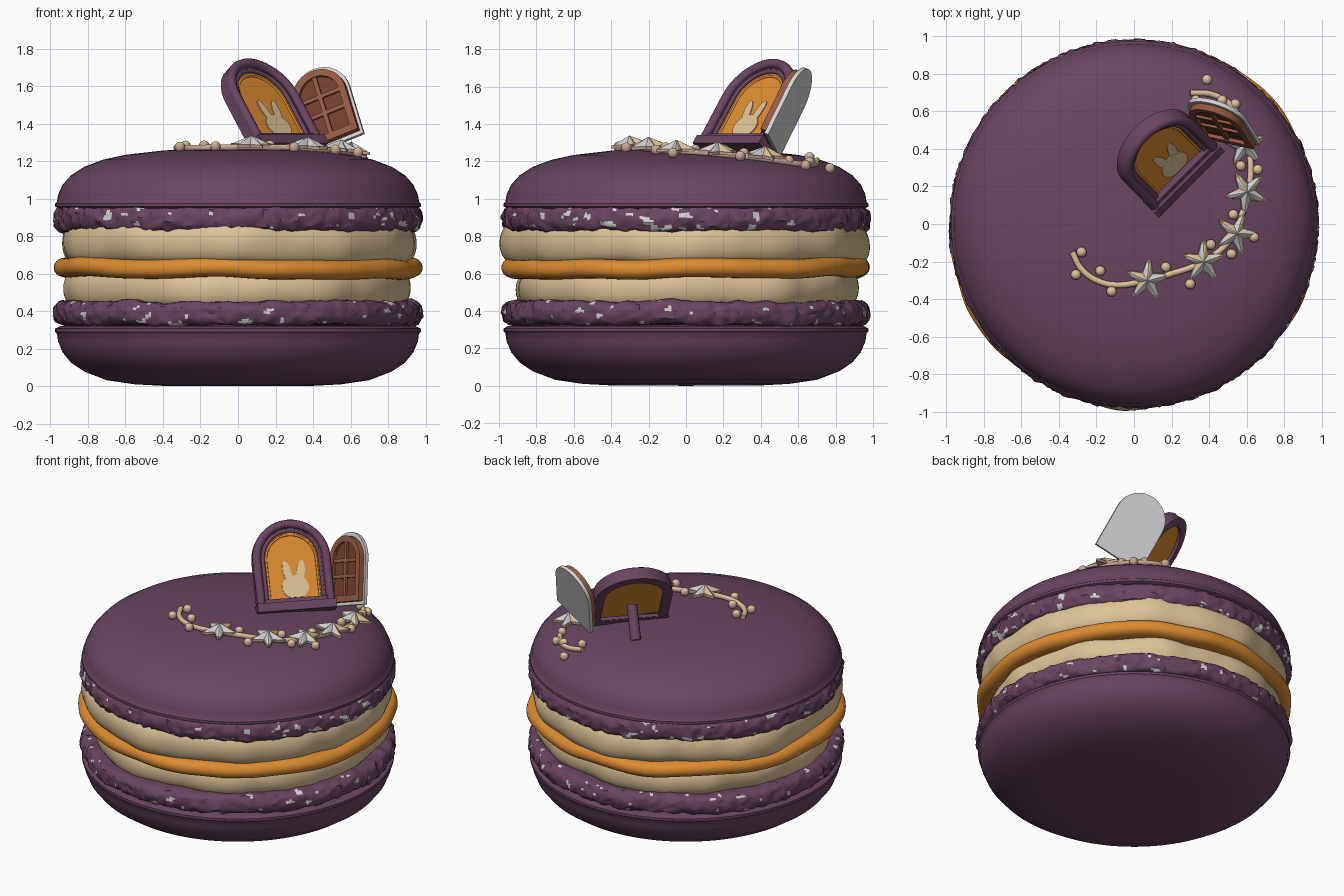
import bpy, bmesh, math
from mathutils import Vector, Matrix, noise

if "Cube" in bpy.data.objects:
    bpy.data.objects.remove(bpy.data.objects["Cube"])


def material(name, r, g, b):
    m = bpy.data.materials.new(name)
    m.diffuse_color = (r, g, b, 1)
    m.use_nodes = True
    m.node_tree.nodes["Principled BSDF"].inputs["Base Color"].default_value = m.diffuse_color
    return m


PLUM = material("plum", .145, .06, .12)
CREAM = material("cream", .72, .54, .31)
CARAMEL = material("caramel", .72, .26, .03)
PALE = material("pale grey", .66, .65, .66)
PINK = material("dusty pink", .55, .37, .30)
BROWN = material("brown wood", .30, .10, .055)
DARK = material("dark wood", .17, .05, .028)


def finish(name, me, mats, angle=40):
    for m in mats:
        me.materials.append(m)
    me.polygons.foreach_set("use_smooth", [True] * len(me.polygons))
    me.set_sharp_from_angle(angle=math.radians(angle))
    ob = bpy.data.objects.new(name, me)
    bpy.context.collection.objects.link(ob)
    return ob


def from_bm(name, bm, mats, angle=40, mw=None):
    if mw:
        bm.transform(mw)
    bmesh.ops.recalc_face_normals(bm, faces=bm.faces)
    me = bpy.data.meshes.new(name)
    bm.to_mesh(me)
    bm.free()
    return finish(name, me, mats, angle)


def revolve(name, profile, mats, seg=96, warp=None, rule=None):
    """Spin an (r, z) profile about the z axis, with an optional warp and colour rule."""
    bm = bmesh.new()
    rings = []
    for i in range(seg):
        a = math.tau * i / seg
        d = Vector((math.cos(a), math.sin(a), 0))
        row = []
        for r, z in profile:
            p = d * r + Vector((0, 0, z))
            row.append(bm.verts.new(warp(p, d) if warp and r > .6 else p))
        rings.append(row)
    for i in range(seg):
        a, b = rings[i], rings[(i + 1) % seg]
        for j in range(len(profile) - 1):
            bm.faces.new((a[j], b[j], b[j + 1], a[j + 1]))
    bmesh.ops.remove_doubles(bm, verts=bm.verts, dist=1e-5)
    if rule:
        for f in bm.faces:
            f.material_index = rule(f.calc_center_median())
    return from_bm(name, bm, mats)


def puff(r, z0, z1, bulge, n=14):
    """Profile of a disc with a rounded rim."""
    zc, h = (z0 + z1) / 2, (z1 - z0) / 2
    pts = [(r - bulge + bulge * max(0, math.cos(t)) ** .7, zc + h * math.sin(t))
           for t in [math.pi * (k / n - .5) for k in range(n + 1)]]
    return [(0, z0)] + pts + [(0, z1)]


# Biscuit shells
TOP = [(0, 1.27), (.2, 1.268), (.4, 1.257), (.6, 1.234), (.72, 1.208), (.82, 1.17),
       (.89, 1.125), (.935, 1.075), (.96, 1.02), (.965, .985), (.975, .975), (.975, .958), (.95, .945), (0, .94)]
BOTTOM = [(0, 0), (.4, .002), (.55, .01), (.7, .032), (.82, .078), (.89, .125), (.935, .18),
          (.96, .24), (.965, .28), (.975, .29), (.975, .307), (.95, .32), (0, .325)]
revolve("top_shell", TOP, [PLUM])
revolve("bottom_shell", BOTTOM, [PLUM])


# Crumbly ruffled feet with pale specks
def crumb(p, d):
    n = .014 * noise.noise(p * 22) + .010 * noise.noise(p * 45)
    sag = .018 * noise.noise(d * 3.2 + Vector((0, 0, round(p.z))))
    return p + d * n + Vector((0, 0, .012 * noise.noise(p * 17 + Vector((9, 0, 0))) + sag))


def speck(c):
    q = Vector((c.x, c.y, c.z * 1.5))
    return int(c.xy.length > .93 and noise.noise(q * 15) + .35 * noise.noise(q * 40) > .47)


for name, z0, z1 in (("upper_feet", .825, .962), ("lower_feet", .325, .452)):
    revolve(name, puff(.982, z0, z1, .06), [PLUM, PALE], 320, crumb, speck)


# Wavy fillings
def wave(amp, lift, off):
    def f(p, d):
        q = d * 2.0 + Vector((off, off, 0))
        fine = .35 * noise.noise(d * 5 + Vector((0, off, p.z * 3)))
        return p + d * amp * (noise.noise(q) + fine) + Vector((0, 0, lift * noise.noise(q + Vector((5, 0, 0)))))
    return f


revolve("lower_cream", puff(.925, .42, .63, .10), [CREAM], 128, wave(.05, .025, 1.3))
revolve("upper_cream", puff(.965, .65, .88, .10), [CREAM], 128, wave(.05, .03, 4.7))
revolve("caramel_layer", puff(.985, .58, .685, .08), [CARAMEL], 128, wave(.022, .03, 7.1))


# Flat plates in a local frame
def basis(w, v, origin):
    w, v = Vector(w).normalized(), Vector(v)
    v = (v - w * v.dot(w)).normalized()
    return Matrix.Translation(origin) @ Matrix((w, v, w.cross(v))).transposed().to_4x4()


def arch(w, h, y0=0, n=20):
    c = h - w
    return [(-w, y0)] + [(-w * math.cos(math.pi * k / n), c + w * math.sin(math.pi * k / n))
                         for k in range(n + 1)] + [(w, y0)]


def plate(name, pts, d0, d1, mat, mw, hole=None):
    """Extrude an outline, or the band between an outline and a matching hole."""
    bm = bmesh.new()

    def loop(ps, d):
        return [bm.verts.new((x, y, d)) for x, y in ps]
    a, b = loop(pts, d0), loop(pts, d1)
    n = len(pts)

    def bridge(p, q):
        for i in range(n):
            bm.faces.new((p[i], p[(i + 1) % n], q[(i + 1) % n], q[i]))
    bridge(a, b)
    if hole:
        c, e = loop(hole, d0), loop(hole, d1)
        bridge(c, e)
        bridge(a, c)
        bridge(b, e)
    else:
        bm.faces.new(a)
        bm.faces.new(b)
    return from_bm(name, bm, [mat], 30, mw)


def box(x0, x1, y0, y1):
    return [(x0, y0), (x1, y0), (x1, y1), (x0, y1)]


def tube(name, pts, radius, mats, mw=None, smooth=False):
    cu = bpy.data.curves.new(name, 'CURVE')
    cu.dimensions, cu.bevel_depth, cu.bevel_resolution, cu.use_fill_caps = '3D', radius, 3, True
    if smooth:
        sp = cu.splines.new('BEZIER')
        sp.bezier_points.add(len(pts) - 1)
        for bp, p in zip(sp.bezier_points, pts):
            bp.co = p
            bp.handle_left_type = bp.handle_right_type = 'AUTO'
        sp.resolution_u = 8
    else:
        sp = cu.splines.new('POLY')
        sp.points.add(len(pts) - 1)
        for sp_p, p in zip(sp.points, pts):
            sp_p.co = (*p, 1)
    tmp = bpy.data.objects.new("tmp", cu)
    me = bpy.data.meshes.new_from_object(tmp)
    bpy.data.objects.remove(tmp)
    me.materials.clear()
    if mw:
        me.transform(mw)
    if len(mats) > 1:
        for f in me.polygons:
            f.material_index = int(f.normal.z > .6)
    return finish(name, me, mats)


# Leaning arched doorway
F = basis((1, 1, 0), (-.424, .424, .8), (.27, .25, 1.27))
plate("door_frame", arch(.245, .57), -.04, .025, PLUM, F, arch(.185, .51, .05))
tube("frame_moulding", [(x, y, .025) for x, y in arch(.22, .545, .03)], .027, [PLUM], F)
tube("inner_moulding", [(x, y, .012) for x, y in arch(.18, .505, .06)], .012, [PLUM], F)
plate("door_panel", arch(.19, .515, .04), -.02, 0, CARAMEL, F)
tube("panel_trim", [(x, y, 0) for x, y in arch(.158, .48, .07)], .007, [CARAMEL], F)
plate("sill", box(-.25, .25, -.01, .045), -.045, .06, PLUM, F)
plate("sill_step", box(-.21, .21, .04, .07), -.02, .04, PLUM, F)
tube("back_strut", [(.16, .36, 1.42), (.06, .46, 1.24)], .034, [PLUM])


# Rabbit silhouette
def ellipse(cx, cy, rx, ry, low=0, lean=0):
    return [(cx + rx * math.cos(t) + lean * math.sin(t), max(low, cy + ry * math.sin(t)))
            for t in [math.tau * (k + .5) / 24 for k in range(24)]]


plate("rabbit_head", ellipse(.01, .145, .085, .075, .08), 0, .006, CREAM, F)
for s in (-1, 1):
    plate("rabbit_ear", ellipse(.01 + s * .042, .24, .026, .075, 0, s * .012), 0, .005, CREAM, F)

# Open door leaf
L = basis((.93, -.2, .38), (-.28, .43, .86), (.515, .44, 1.295))
plate("leaf_back", arch(.165, .46), -.035, -.012, PALE, L)
plate("leaf_panel", arch(.14, .425, .03), -.012, .004, DARK, L)
plate("leaf_frame", arch(.15, .435, .02), -.012, .024, BROWN, L, arch(.113, .398, .06))
plate("leaf_upright", box(-.012, .012, .05, .41), 0, .018, BROWN, L)
for y in (.17, .27):
    plate("leaf_crossbar", box(-.12, .12, y, y + .022), 0, .018, BROWN, L)


# Garland lying on the top shell
def on_top(x, y, lift):
    r = math.hypot(x, y)
    for (r0, z0), (r1, z1) in zip(TOP, TOP[1:]):
        if r <= r1:
            return Vector((x, y, z0 + (z1 - z0) * (r - r0) / (r1 - r0) + lift))


VINE = [(-.33, -.15), (-.28, -.24), (-.2, -.3), (-.1, -.325), (.07, -.3), (.2, -.265), (.35, -.21), (.5, -.1),
        (.575, .05), (.615, .2), (.62, .35), (.585, .5), (.52, .63), (.42, .69), (.3, .70)]
tube("garland_vine", [on_top(x, y, .012) for x, y in VINE], .017, [PINK, CREAM], None, True)

BEADS = [(-.31, -.27), (-.28, -.15), (-.18, -.25), (-.12, -.36), (.17, -.23), (.3, -.32), (.41, -.11), (.52, -.16),
         (.64, -.07), (.53, .05), (.66, .29), (.57, .31), (.56, .55), (.54, .64), (.47, .66), (.39, .77), (.33, .66)]
for x, y in BEADS:
    bm = bmesh.new()
    bmesh.ops.create_uvsphere(bm, u_segments=16, v_segments=10, radius=.028)
    for f in bm.faces:
        f.material_index = int(f.calc_center_median().z > .015)
    from_bm("garland_bead", bm, [PINK, CREAM], 60, Matrix.Translation(on_top(x, y, .02)))


# Five-pointed blossoms: ridged petals over a thin rim
def star(n_r, scale=1):
    pts = []
    for k in range(5):
        for off, r in ((-.16, .088), (0, .105), (.16, .088), (.628, .045)):
            a = math.tau * k / 5 + off + n_r
            pts.append((scale * r * math.cos(a), scale * r * math.sin(a)))
    return pts


for i, (x, y) in enumerate([(.07, -.3), (.37, -.2), (.545, -.05), (.6, .17), (.59, .42)]):
    p = on_top(x, y, .026)
    mw = Matrix.Translation(p) @ Vector((x * .2, y * .2, 1)).to_track_quat('Z', 'Y').to_matrix().to_4x4()
    plate("blossom_rim", star(i * .5, 1.1), -.012, .004, PINK, mw)
    bm = bmesh.new()
    ring = [bm.verts.new((a, b, .004)) for a, b in star(i * .5)]
    base = bm.verts.new((0, 0, .003))
    peak = bm.verts.new((0, 0, .05))
    for k in range(20):
        q = ring[(k + 1) % 20]
        bm.faces.new((ring[k], q, peak)).material_index = int(k % 4 in (0, 3) and (k // 4 + i) % 5 < 3)
        bm.faces.new((q, ring[k], base))
    from_bm("blossom", bm, [PALE, CREAM], 15, mw)
